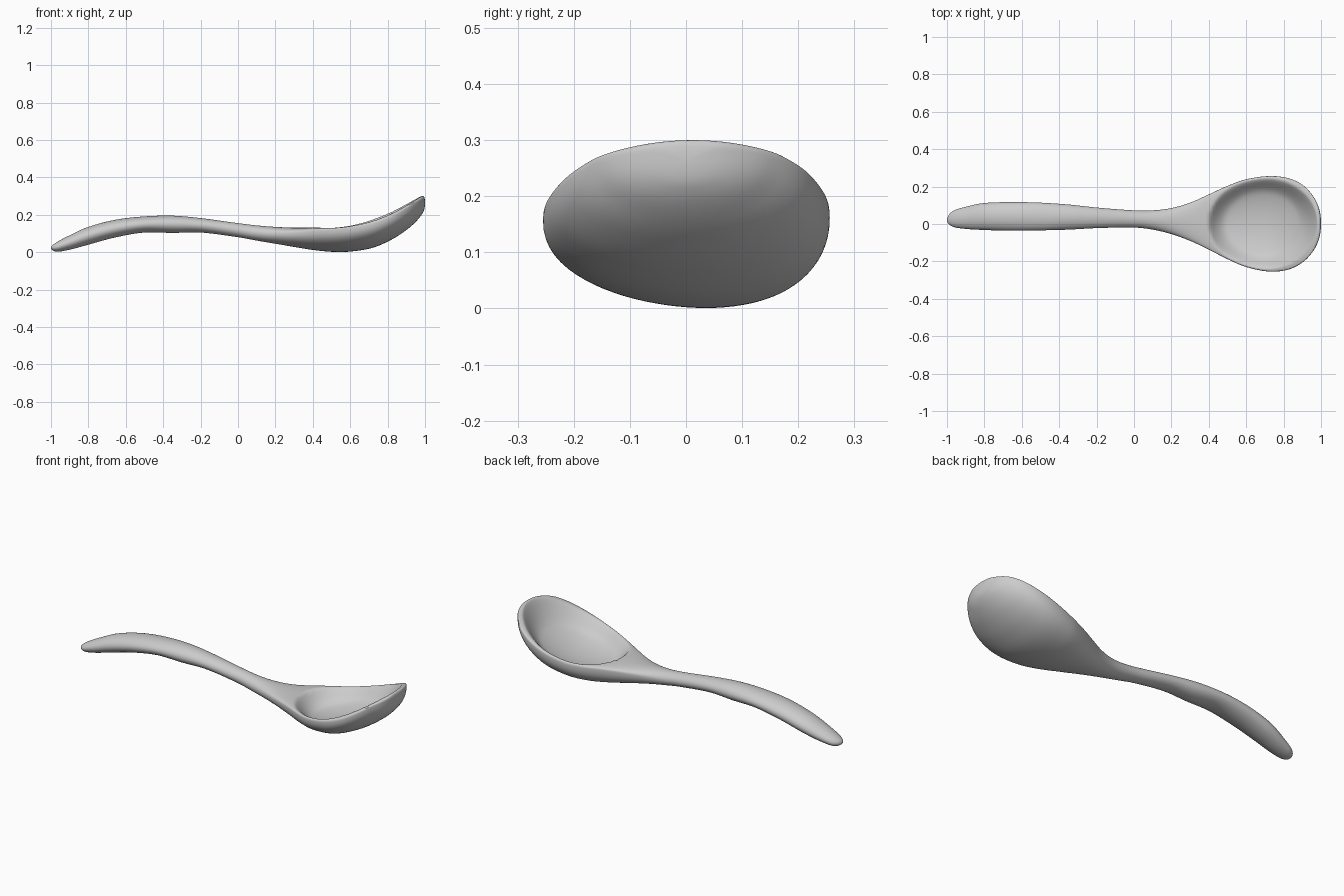
import bpy, bmesh
from math import acos, cos, sin, pi, sqrt

if "Cube" in bpy.data.objects:
    bpy.data.objects.remove(bpy.data.objects["Cube"])

# Spoon stations: x, right edge y, left edge y, bottom z, top z
STATIONS = [
    (-1.00, 0.020, 0.020, 0.022, 0.022), (-0.97, -0.014, 0.068, 0.003, 0.053),
    (-0.90, -0.026, 0.092, 0.013, 0.090), (-0.80, -0.032, 0.112, 0.040, 0.135),
    (-0.65, -0.036, 0.117, 0.080, 0.174), (-0.50, -0.034, 0.114, 0.105, 0.191),
    (-0.35, -0.030, 0.104, 0.103, 0.195), (-0.20, -0.022, 0.088, 0.105, 0.182),
    (0.00, -0.019, 0.073, 0.080, 0.155), (0.10, -0.030, 0.073, 0.062, 0.143),
    (0.20, -0.054, 0.085, 0.045, 0.135), (0.30, -0.090, 0.114, 0.028, 0.131),
    (0.40, -0.137, 0.158, 0.012, 0.133), (0.50, -0.188, 0.204, 0.002, 0.137),
    (0.60, -0.230, 0.239, 0.003, 0.150), (0.72, -0.254, 0.256, 0.023, 0.180),
    (0.82, -0.245, 0.246, 0.066, 0.217), (0.90, -0.206, 0.210, 0.118, 0.257),
    (0.96, -0.142, 0.146, 0.172, 0.290), (0.985, -0.092, 0.096, 0.205, 0.2995),
    (0.996, -0.050, 0.054, 0.229, 0.294), (1.00, 0.002, 0.002, 0.262, 0.262),
]
ROWS, SEGS = 200, 80


def smooth(a, b, v):
    t = max(0.0, min(1.0, (v - a) / (b - a)))
    return t * t * (3 - 2 * t)


# Smooth interpolation over the angle acos(-x), which rounds both ends
T = [acos(-s[0]) for s in STATIONS]


def section(t):
    i = 0
    while i < len(T) - 2 and t > T[i + 1]:
        i += 1
    h = T[i + 1] - T[i]
    u = (t - T[i]) / h

    def slope(k, c):
        lo, hi = max(k - 1, 0), min(k + 1, len(T) - 1)
        return (STATIONS[hi][c] - STATIONS[lo][c]) / (T[hi] - T[lo])

    return [(2*u**3 - 3*u*u + 1) * STATIONS[i][c] + (u**3 - 2*u*u + u) * h * slope(i, c)
            + (3*u*u - 2*u**3) * STATIONS[i+1][c] + (u**3 - u*u) * h * slope(i + 1, c)
            for c in range(1, 5)]


bm = bmesh.new()
rings = []
for r in range(ROWS + 1):
    t = pi * r / ROWS
    x = -cos(t)
    y0, y1, zb, zt = STATIONS[0][1:] if r == 0 else STATIONS[-1][1:] if r == ROWS else section(t)
    bowl = smooth(0.05, 0.5, x)
    zm = zb + (zt - zb) * (0.5 + 0.34 * bowl)
    zm -= 0.25 * (zt - zb) * smooth(0.94, 1.0, x)
    lean = 0.03 * bowl * (1 - smooth(0.75, 1, x))
    ring = []
    for s in range(SEGS):
        a = 2 * pi * s / SEGS
        y = (y0 + y1) / 2 + (y1 - y0) / 2 * cos(a)
        sa = sin(a)
        low = zm - (zm - zb) * abs(sa) ** (1 - 0.12 * bowl)
        if sa < 0:
            z = low
            y += lean * sa * sa
        else:
            z = zm + (zt - zm) * sa ** (1 - 0.6 * bowl)
            # hollow of the bowl, parallel to the underside
            rho = sqrt(((x - 0.69) / 0.29) ** 2 + ((y - 0.003) / 0.246) ** 2)
            floor = min(z, low + 0.052)
            u = max(0.0, min(1.0, (1 - rho) / 0.34))
            z += (floor - z) * (1 - (1 - u) ** 2)
        # slight roll of the bowl
        z += 0.02 * bowl * y * smooth(0.5, 0.8, x)
        ring.append(bm.verts.new((x, y, z)))
    rings.append(ring)

for p, q in zip(rings, rings[1:]):
    for s in range(SEGS):
        n = (s + 1) % SEGS
        bm.faces.new((p[s], p[n], q[n], q[s]))

# Close the two tips
for ring in (rings[0], rings[-1]):
    bmesh.ops.pointmerge(bm, verts=ring, merge_co=ring[0].co.copy())
bmesh.ops.recalc_face_normals(bm, faces=bm.faces)

mesh = bpy.data.meshes.new("spoon")
bm.to_mesh(mesh)
bm.free()
for poly in mesh.polygons:
    poly.use_smooth = True
spoon = bpy.data.objects.new("spoon", mesh)
bpy.context.collection.objects.link(spoon)
